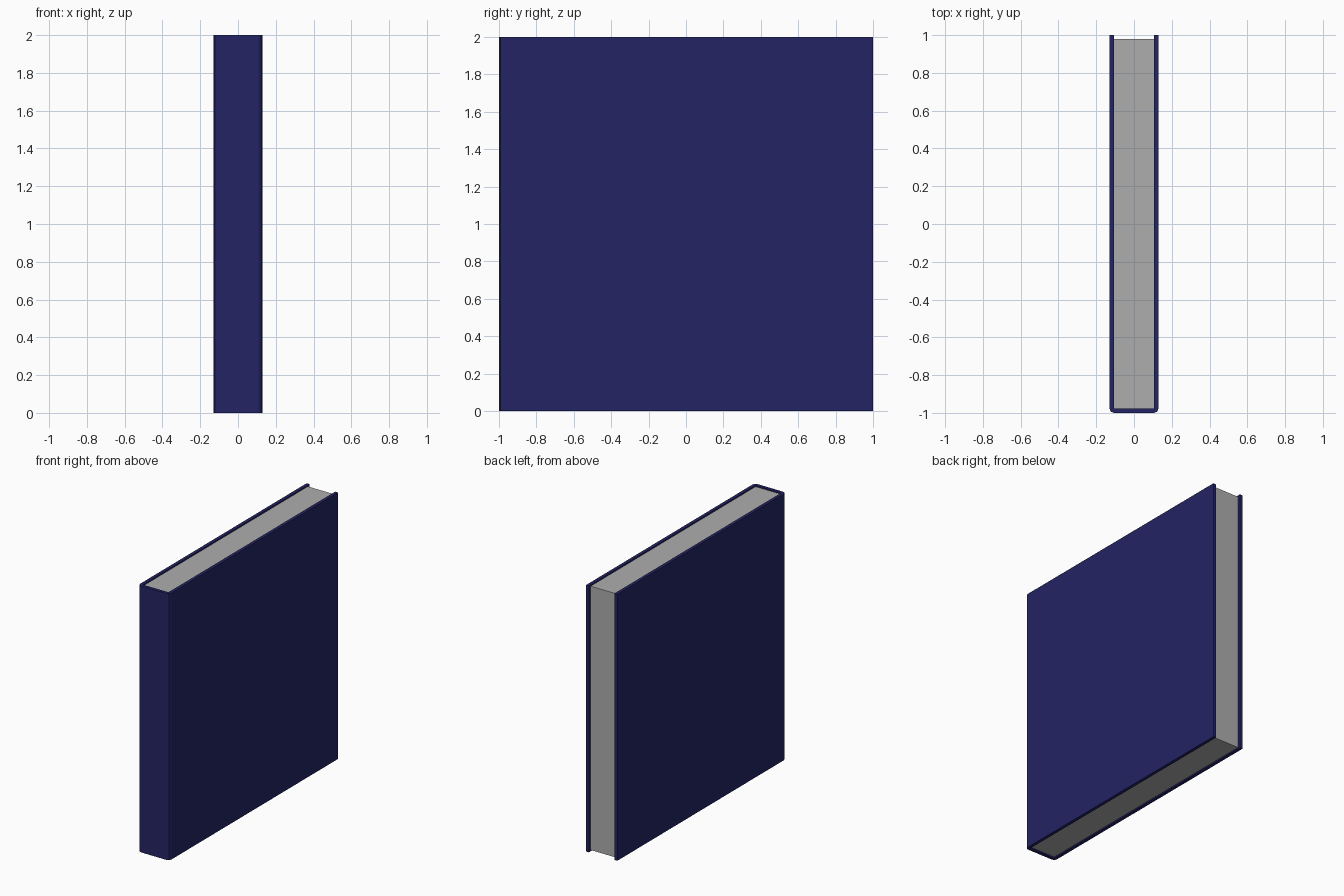
import bpy, bmesh

if "Cube" in bpy.data.objects:
    bpy.data.objects.remove(bpy.data.objects["Cube"])

H = 2.0        # cover height
X = 0.13       # half thickness of the book
T = 0.024      # board thickness


def material(name, rgb):
    m = bpy.data.materials.new(name)
    m.diffuse_color = (*rgb, 1.0)
    m.use_nodes = True
    m.node_tree.nodes["Principled BSDF"].inputs["Base Color"].default_value = m.diffuse_color
    return m


def prism(name, outline, z0, z1, mat):
    """Extrude a flat outline (x, y) from z0 up to z1."""
    bm = bmesh.new()
    base = bm.faces.new([bm.verts.new((x, y, z0)) for x, y in outline])
    top = bmesh.ops.extrude_face_region(bm, geom=[base])["geom"]
    verts = [g for g in top if isinstance(g, bmesh.types.BMVert)]
    bmesh.ops.translate(bm, verts=verts, vec=(0, 0, z1 - z0))
    bmesh.ops.recalc_face_normals(bm, faces=bm.faces)
    me = bpy.data.meshes.new(name)
    bm.to_mesh(me)
    bm.free()
    me.materials.append(mat)
    ob = bpy.data.objects.new(name, me)
    bpy.context.collection.objects.link(ob)
    return ob


navy = material("navy cover", (0.017, 0.017, 0.13))
grey = material("grey paper", (0.42, 0.42, 0.42))

# Cover: two boards and a spine as one U profile with eased spine corners
c, d = 0.024, 0.007
right = [(X - c, -1), (X - d, -1 + d), (X, -1 + c), (X, 1),
         (X - T, 1), (X - T, -1 + T)]
left = [(-x, y) for x, y in reversed(right)]
prism("cover", right + left, 0.0, H, navy)

# Page block, slightly set back from the open edges
p = X - T
prism("pages", [(-p, -1 + T), (p, -1 + T), (p, 0.98), (-p, 0.98)],
      0.01, H - 0.01, grey)
